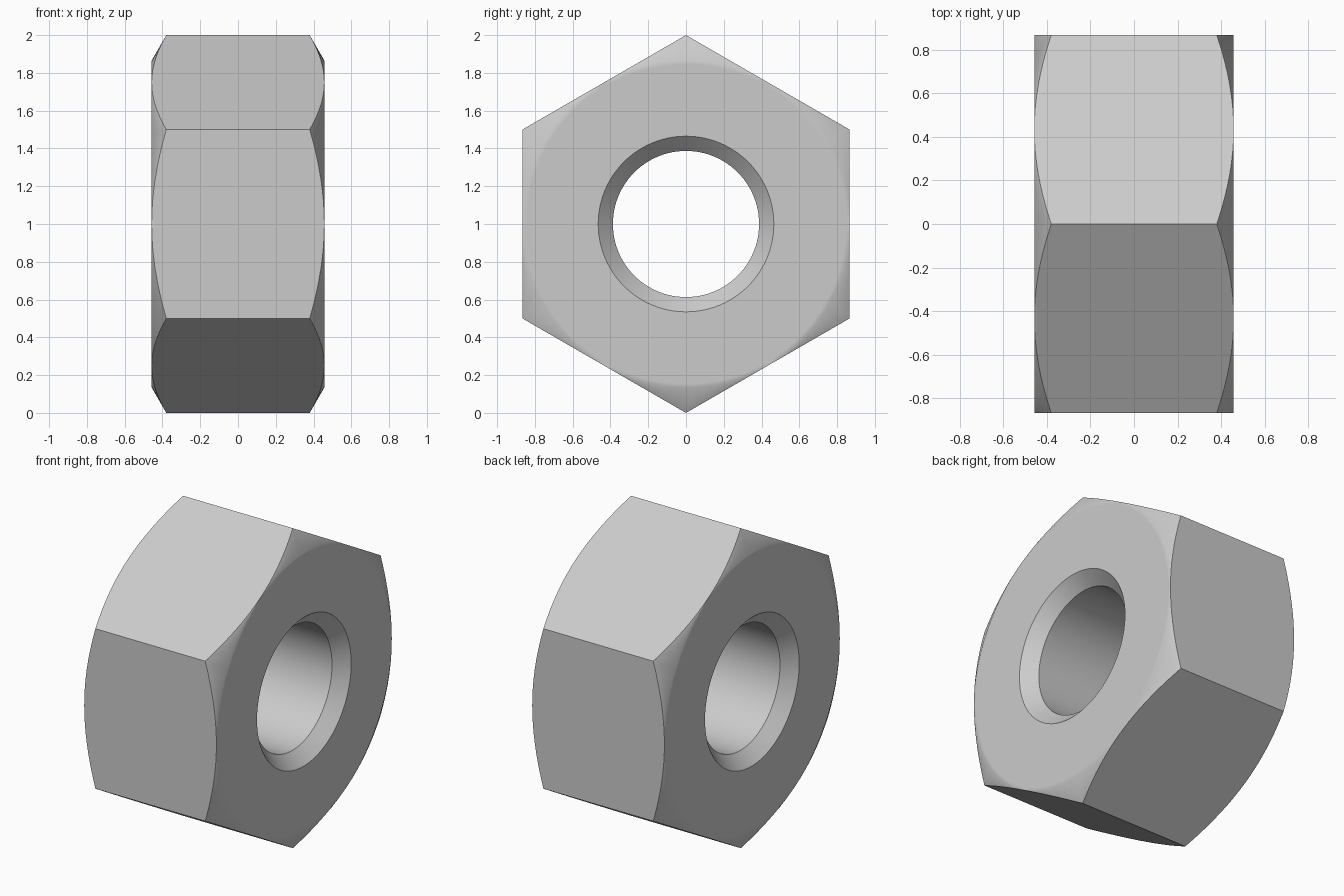
import bpy, bmesh, math

cube = bpy.data.objects.get("Cube")
if cube:
    bpy.data.objects.remove(cube, do_unlink=True)

SEGMENTS = 96
HALF = 0.457          # half thickness along x
FLAT = math.cos(math.pi / 6)   # distance from axis to each flat
BORE, SINK = 0.387, 0.465
SLOPE = math.tan(math.pi / 6)  # chamfer slope at the corners

steel = bpy.data.materials.new("steel grey")
steel.use_nodes = True
colour = (0.6, 0.6, 0.6, 1)
steel.diffuse_color = colour
steel.node_tree.nodes["Principled BSDF"].inputs["Base Color"].default_value = colour


def hex_radius(angle):
    """Hexagon outline with corners straight up and down."""
    offset = (angle + math.pi / 6) % (math.pi / 3) - math.pi / 6
    return FLAT / math.cos(math.pi / 6 - abs(offset))


def section(angle):
    """Closed cross-section (x, radius) of the nut at one angle."""
    outer = hex_radius(angle)
    edge = HALF - (outer - FLAT) * SLOPE
    half = [(HALF - (SINK - BORE), BORE), (HALF, SINK),
            (HALF, FLAT - 0.02), (HALF, FLAT), (edge, outer)]
    return half + [(-x, r) for x, r in reversed(half)]


# Sweep the section around the x axis
bm = bmesh.new()
rings = []
for i in range(SEGMENTS):
    a = 2 * math.pi * i / SEGMENTS
    rings.append([bm.verts.new((x, r * math.sin(a), 1 + r * math.cos(a)))
                  for x, r in section(a)])
for i, ring in enumerate(rings):
    after = rings[(i + 1) % SEGMENTS]
    for j in range(len(ring)):
        k = (j + 1) % len(ring)
        bm.faces.new((ring[j], ring[k], after[k], after[j]))
bmesh.ops.remove_doubles(bm, verts=bm.verts, dist=0.0001)
bmesh.ops.recalc_face_normals(bm, faces=bm.faces)

mesh = bpy.data.meshes.new("hex_nut")
bm.to_mesh(mesh)
bm.free()
mesh.materials.append(steel)
nut = bpy.data.objects.new("hex_nut", mesh)
bpy.context.collection.objects.link(nut)

# Smooth bore and chamfers, crisp hexagon edges
bpy.ops.object.select_all(action="DESELECT")
nut.select_set(True)
bpy.context.view_layer.objects.active = nut
bpy.ops.object.shade_smooth_by_angle(angle=math.radians(35))
